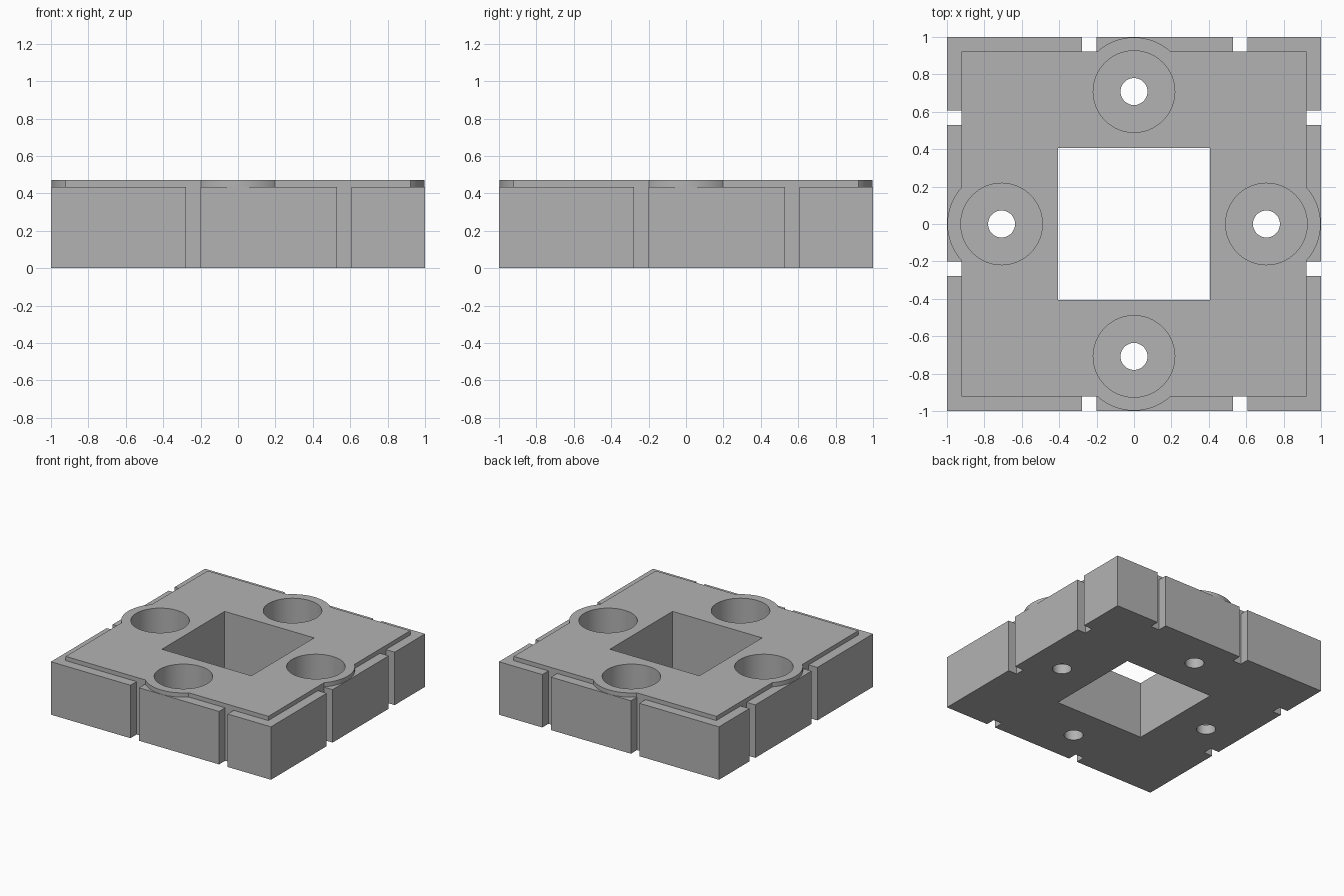
import bpy
import math

old = bpy.data.objects.get("Cube")
if old:
    bpy.data.objects.remove(old, do_unlink=True)

grey = bpy.data.materials.new("plain grey")
grey.use_nodes = True
COLOUR = (0.45, 0.45, 0.45, 1)
grey.diffuse_color = COLOUR
grey.node_tree.nodes["Principled BSDF"].inputs["Base Color"].default_value = COLOUR

BASE_TOP, TOP = 0.435, 0.47
INSET, RING = 0.921, 0.708
MAGNET_FLOOR = 0.08


def finish(name):
    obj = bpy.context.object
    obj.name = name
    bpy.ops.object.transform_apply(location=True, rotation=True, scale=True)
    obj.data.materials.append(grey)
    return obj


def box(name, x0, x1, y0, y1, z0, z1):
    bpy.ops.mesh.primitive_cube_add(
        size=1, location=((x0 + x1) / 2, (y0 + y1) / 2, (z0 + z1) / 2))
    bpy.context.object.scale = (x1 - x0, y1 - y0, z1 - z0)
    return finish(name)


def cylinder(name, x, y, radius, z0, z1):
    bpy.ops.mesh.primitive_cylinder_add(
        vertices=96, radius=radius, depth=z1 - z0, location=(x, y, (z0 + z1) / 2))
    return finish(name)


def combine(target, tool, operation):
    mod = target.modifiers.new(operation, "BOOLEAN")
    mod.operation, mod.solver, mod.object = operation, "EXACT", tool
    bpy.context.view_layer.objects.active = target
    bpy.ops.object.modifier_apply(modifier=mod.name)
    bpy.data.objects.remove(tool, do_unlink=True)


# Square block with a raised inset deck
tile = box("tile_base", -1, 1, -1, 1, 0, BASE_TOP)
combine(tile, box("raised_deck", -INSET, INSET, -INSET, INSET, 0.3, TOP), "UNION")

# Round collars that bulge past the deck, one per side
centres = [(RING, 0), (-RING, 0), (0, RING), (0, -RING)]
for x, y in centres:
    combine(tile, cylinder("collar", x, y, 0.29, 0.25, TOP), "UNION")

# Blind pockets with small through holes
for x, y in centres:
    combine(tile, cylinder("pocket", x, y, 0.218, MAGNET_FLOOR, 1), "DIFFERENCE")
    combine(tile, cylinder("through_hole", x, y, 0.072, -1, 1), "DIFFERENCE")

# Square central opening
combine(tile, box("opening", -0.407, 0.407, -0.407, 0.407, -1, 1), "DIFFERENCE")

# Two full-height grooves in every side
for a, b in [(-0.277, -0.2), (0.528, 0.606)]:
    for lo, hi in [(-1.2, -INSET), (INSET, 1.2)]:
        combine(tile, box("groove", a, b, lo, hi, -1, 1), "DIFFERENCE")
        combine(tile, box("groove", lo, hi, a, b, -1, 1), "DIFFERENCE")

bpy.ops.object.select_all(action="DESELECT")
tile.select_set(True)
bpy.context.view_layer.objects.active = tile
bpy.ops.object.shade_smooth_by_angle(angle=math.radians(30))
